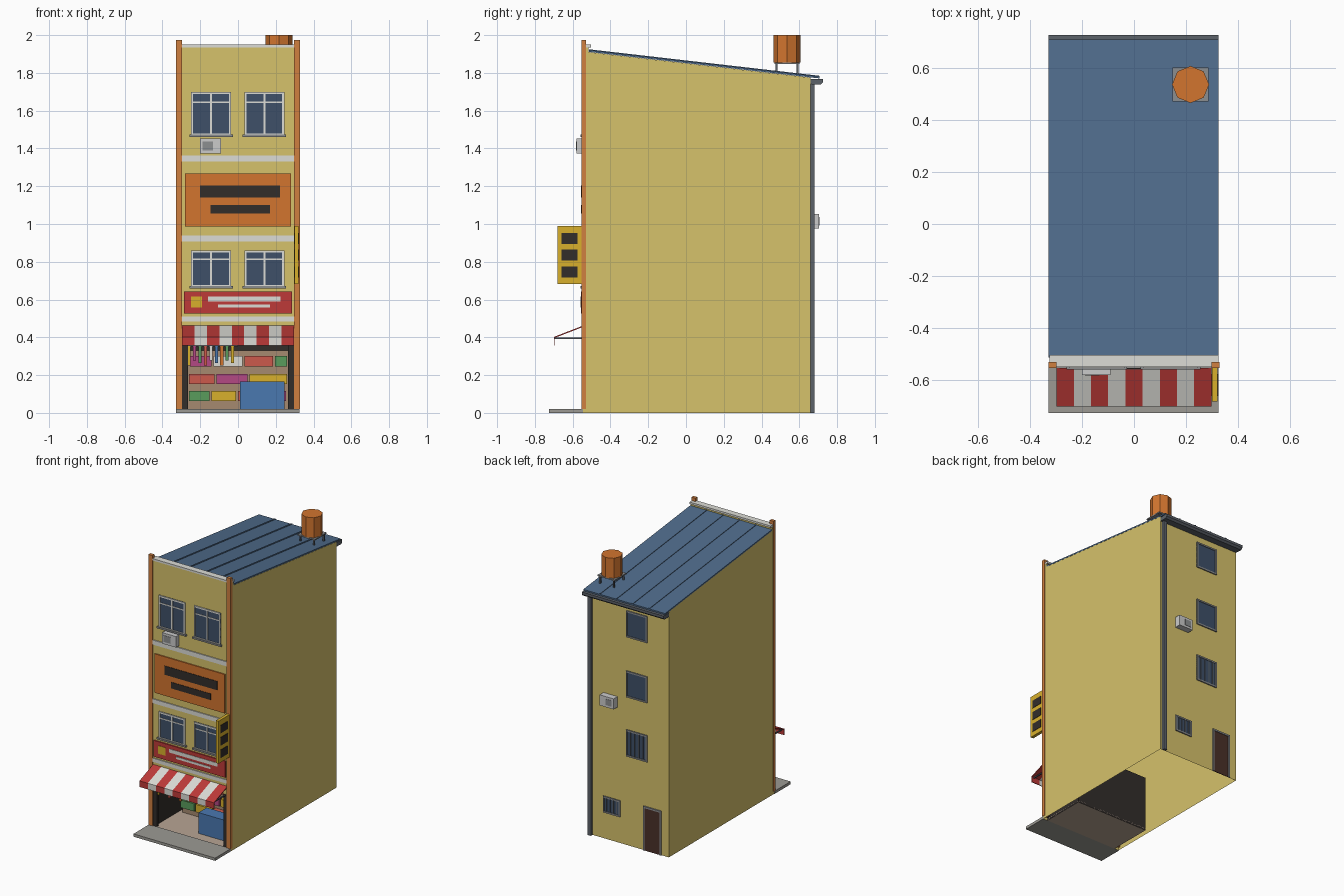
import bpy, bmesh, math

if "Cube" in bpy.data.objects:
    bpy.data.objects.remove(bpy.data.objects["Cube"])

def mat(name, hexa):
    m = bpy.data.materials.new(name)
    c = [int(hexa[i:i + 2], 16) / 255 for i in (0, 2, 4)]
    m.diffuse_color = [v / 12.92 if v < .04 else ((v + .055) / 1.055) ** 2.4 for v in c] + [1]
    m.use_nodes = True
    m.node_tree.nodes["Principled BSDF"].inputs["Base Color"].default_value = m.diffuse_color
    return m

M = {k: mat(k, v) for k, v in dict(
    wall="D6C26B", orange="D2752F", pillar="D08040", red="BE3A38", white="DCDCD6", dark="322D2A",
    glass="3E5068", roof="506C8C", grey="8C8E90", slab="9C9A94", yellow="D8B02C", blue="4A78B0",
    green="5A9C5C", magenta="B44884", coral="CC5A4C", tan="A68A70", floor="B8A594",
    door="4A3028", steel="5C626A", ac="CCCCC8").items()}

def mesh(name, verts, faces, m):
    me = bpy.data.meshes.new(name)
    me.from_pydata(verts, [], faces)
    me.materials.append(M[m])
    ob = bpy.data.objects.new(name, me)
    bpy.context.collection.objects.link(ob)
    return ob

def prism(name, prof, x0, x1, m):
    """Closed y-z profile swept along x."""
    n = len(prof)
    v = [(x, y, z) for x in (x0, x1) for y, z in prof]
    f = [(i, (i + 1) % n, (i + 1) % n + n, i + n) for i in range(n)]
    ob = mesh(name, v, f + [tuple(range(n))[::-1], tuple(range(n, 2 * n))], m)
    bm = bmesh.new()
    bm.from_mesh(ob.data)
    bmesh.ops.recalc_face_normals(bm, faces=bm.faces)
    bm.to_mesh(ob.data)
    bm.free()
    return ob

def box(name, x0, x1, y0, y1, z0, z1, m):
    return prism(name, [(y0, z0), (y0, z1), (y1, z1), (y1, z0)], x0, x1, m)

W, F, B = .325, -.545, .66      # half width, front wall, back wall
OX, OZ, OY = .29, .40, -.227    # shop opening half width, height, rear

# House shell, open underneath, with a shop opening in front
prof = [(F, OZ), (F, 1.935), (-.515, 1.935), (-.515, 1.91), (B, 1.775), (B, 0), (F, 0)]
v = [(x, y, z) for x in (-W, W) for y, z in prof]
f = [(i, i + 1, i + 8, i + 7) for i in range(5)] + [tuple(range(7)), tuple(range(13, 6, -1))]
for s in (-1, 1):
    k = len(v)
    v += [(s * W, F, 0), (s * OX, F, 0), (s * OX, F, OZ), (s * W, F, OZ)]
    f.append((k, k + 1, k + 2, k + 3)[::-s])
mesh("house_walls", v, f, "wall")

# Shop interior
v = [(x, y, z) for y in (F, OY) for x, z in ((-OX, 0), (-OX, OZ), (OX, OZ), (OX, 0))]
mesh("shop_recess", v, [(0, 1, 5, 4), (1, 2, 6, 5), (2, 3, 7, 6), (4, 5, 6, 7)], "dark")
box("shop_floor", -OX, OX, F, OY, 0, .015, "floor")
box("shelf_back", -.265, .268, OY - .03, OY - .005, .015, .33, "tan")
box("pavement", -W - .003, W, -.725, F, 0, .02, "slab")
for s in (-1, 1):
    box("shop_jamb", s * .266, s * .296, F - .002, F + .02, .02, OZ, "dark")
goods = [(-.255, -.14, .245, "magenta"), (-.13, .025, .245, "white"), (.035, .185, .245, "coral"),
         (.195, .26, .245, "green"), (-.26, -.125, .152, "coral"), (-.115, .05, .152, "magenta"),
         (.06, .26, .152, "yellow"), (-.26, -.15, .062, "green"), (-.14, -.01, .062, "yellow"),
         (.0, .13, .062, "coral"), (.14, .255, .062, "magenta")]
for x0, x1, z, c in goods:
    box("shelf_goods", x0, x1, OY - .06, OY - .03, z, z + .055, c)
box("counter", .01, .245, -.465, -.37, .015, .165, "blue")
cols = ["yellow", "magenta", "green", "coral", "white", "blue", "orange", "green", "yellow"]
box("hanging_rail", -.28, 0, -.536, -.53, .352, .358, "steel")
for i, c in enumerate(cols):
    x = -.26 + i * .029
    box("hanging_item", x - .008, x + .008, -.54, -.528, .25 + .014 * (i * 2 % 3), .355, c)

# Striped awning with valance and side arms
aw = [(F, .462), (-.70, .402), (-.70, .358), (-.695, .358), (-.695, .397), (F, .455)]
for i in range(9):
    x = -.297 + i * .066
    prism("awning_stripe", aw, x, x + .066, "white" if i % 2 else "red")
for s in (-1, 1):
    box("awning_arm", s * .28 - .004, s * .28 + .004, -.695, F, .391, .399, "steel")

# Facade trim
for s in (-1, 1):
    box("pilaster", s * .297, s * (W + .003), F - .008, -.53, .02, 1.973, "pillar")
for z0, z1 in ((.483, .51), (.907, .938), (1.33, 1.363)):
    box("floor_band", -.298, .298, F - .007, F, z0, z1, "white")
box("parapet_coping", -W, W, F - .004, -.503, 1.935, 1.949, "white")

# Shop signs (blank shapes only)
box("red_sign", -.286, .286, F - .01, F, .525, .642, "red")
box("red_sign_square", -.25, -.19, F - .013, F, .557, .615, "yellow")
box("red_sign_bar", -.16, .225, F - .013, F, .589, .615, "white")
box("red_sign_bar", -.105, .17, F - .013, F, .557, .573, "white")
box("billboard", -.28, .28, F - .008, F, .987, 1.268, "orange")
box("billboard_bar", -.20, .222, F - .011, F, 1.14, 1.204, "dark")
box("billboard_bar", -.145, .17, F - .011, F, 1.055, 1.10, "dark")
box("blade_sign", .299, .321, -.68, F, .683, .99, "yellow")
for z0, z1 in ((.716, .775), (.806, .865), (.895, .952)):
    box("blade_sign_panel", .2965, .3235, -.66, -.575, z0, z1, "dark")

def window(x0, x1, z0, z1, wall, d, style):
    """Framed window on the wall plane; d is the outward y direction."""
    def part(n, a, b, c, e, t, m):
        box(n, a, b, *sorted((wall, wall + d * t)), c, e, m)
    w = .011
    part("window_glass", x0, x1, z0, z1, .003, "glass")
    for a, b, c, e in ((x0, x0 + w, z0, z1), (x1 - w, x1, z0, z1),
                       (x0 + w, x1 - w, z0, z0 + w), (x0 + w, x1 - w, z1 - w, z1)):
        part("window_frame", a, b, c, e, .008, "white" if d < 0 else "grey")
    if style == "cross":
        c, t = (x0 + x1) / 2, z0 + (z1 - z0) * .76
        part("window_mullion", c - .005, c + .005, z0, z1, .007, "white")
        part("window_transom", x0, x1, t - .004, t + .004, .006, "white")
        part("window_sill", x0 - .01, x1 + .01, z0 - .006, z0 + .006, .014, "grey")
    if style == "bars":
        for i in range(1, 5):
            c = x0 + (x1 - x0) * i / 5
            part("window_bar", c - .003, c + .003, z0, z1, .007, "steel")

def aircon(x0, x1, z0, z1, wall, d, depth, g0, g1):
    box("aircon_unit", x0, x1, *sorted((wall, wall + d * depth)), z0, z1, "ac")
    box("aircon_grille", g0, g1, *sorted((wall, wall + d * (depth + .002))), z0 + .016, z1 - .016, "grey")

# Front windows
for z0, z1 in ((.665, .86), (1.467, 1.70)):
    for x0, x1 in ((-.248, -.037), (.034, .245)):
        window(x0, x1, z0, z1, F, -1, "cross")
aircon(-.20, -.09, 1.374, 1.453, F, -1, .035, -.188, -.132)

# Back wall
window(-.155, .013, 1.504, 1.695, B, 1, "")
window(-.155, .013, 1.07, 1.26, B, 1, "")
window(-.155, .013, .643, .835, B, 1, "bars")
window(.061, .197, .189, .307, B, 1, "bars")
aircon(.085, .197, .976, 1.052, B, 1, .045, .10, .15)
box("back_door", -.255, -.135, B, B + .004, 0, .308, "door")
for a, b, c, e in ((-.267, -.255, 0, .32), (-.135, -.123, 0, .32), (-.255, -.135, .308, .32)):
    box("back_door_frame", a, b, B, B + .009, c, e, "grey")
box("downpipe", .285, .31, B, B + .02, 0, 1.745, "steel")

# Sloping roof with raised seams and a rear gutter
def slope(y, up):
    return 1.911 - (y + .515) * .1149 + up

def roof_strip(name, x0, x1, lo, hi, m):
    y0, y1 = -.513, .708
    prism(name, [(y0, slope(y0, lo)), (y0, slope(y0, hi)), (y1, slope(y1, hi)), (y1, slope(y1, lo))], x0, x1, m)

roof_strip("roof", -W - .003, W, 0, .01, "roof")
for x in (-.199, -.067, .064, .196):
    roof_strip("roof_seam", x - .005, x + .005, .008, .014, "roof")
prism("gutter", [(B, 1.74), (B, 1.768), (.725, 1.768), (.725, 1.75), (.712, 1.738)], -W - .003, W, "steel")

# Water tank on its stand
TX, TY = .217, .535
box("tank_platform", TX - .069, TX + .069, TY - .066, TY + .066, 1.846, 1.855, "grey")
for sx in (-1, 1):
    for sy in (-1, 1):
        x, y = TX + sx * .055, TY + sy * .055
        box("tank_leg", x - .005, x + .005, y - .005, y + .005, slope(y, .004), 1.847, "steel")
bpy.ops.mesh.primitive_cylinder_add(vertices=8, radius=.071, depth=.145, location=(TX, TY, 1.9275))
tank = bpy.context.object
tank.name = "water_tank"
tank.data.materials.append(M["orange"])
